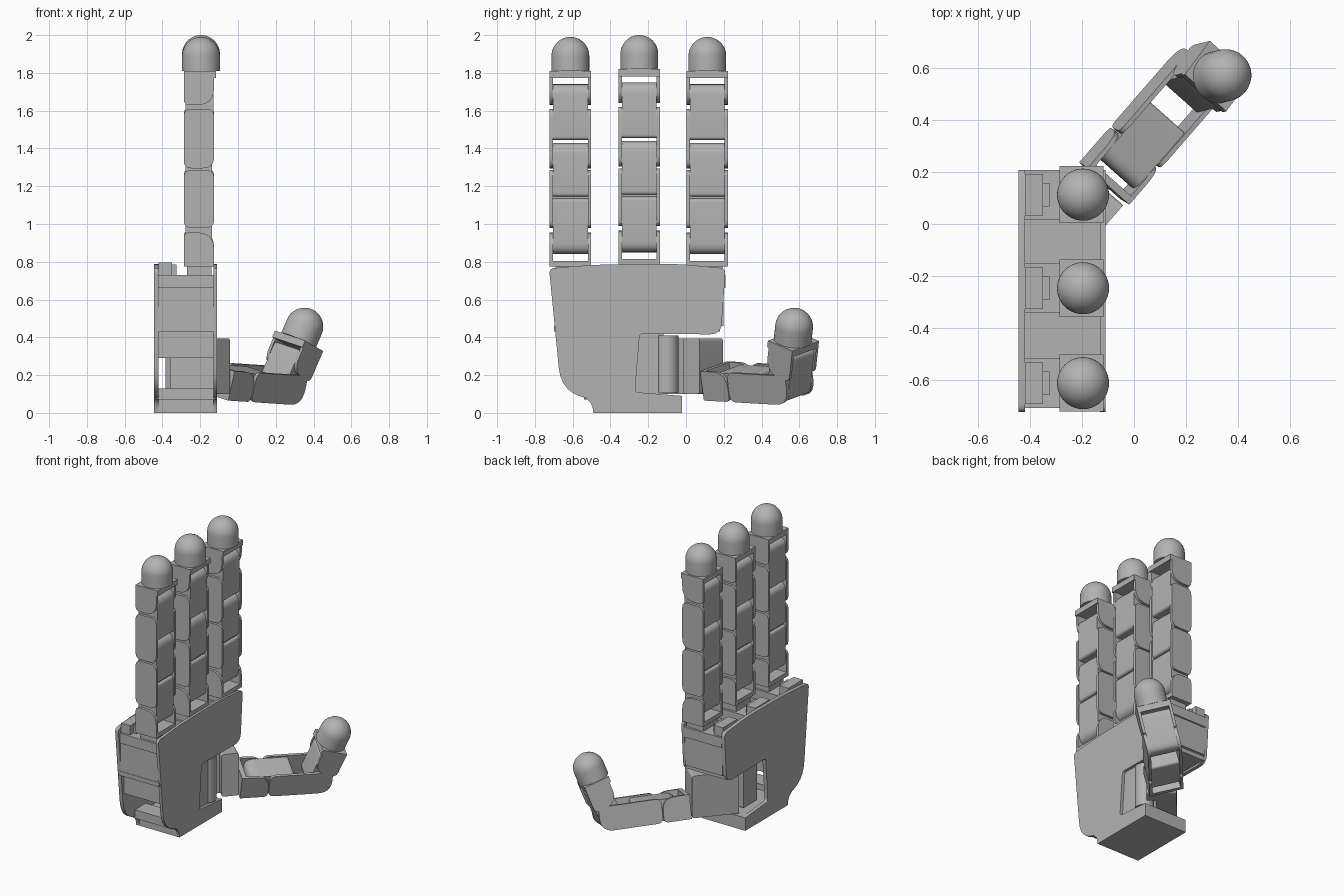
import bpy, bmesh, math
from mathutils import Matrix, Vector

if "Cube" in bpy.data.objects:
    bpy.data.objects.remove(bpy.data.objects["Cube"])

GREY = bpy.data.materials.new("plain_grey")
GREY.use_nodes = True
GREY.diffuse_color = (0.45, 0.45, 0.45, 1)
GREY.node_tree.nodes["Principled BSDF"].inputs["Base Color"].default_value = (0.45, 0.45, 0.45, 1)
ID = Matrix.Identity(4)


def finish(name, bm, mat):
    bmesh.ops.recalc_face_normals(bm, faces=bm.faces)
    me = bpy.data.meshes.new(name)
    bm.to_mesh(me)
    bm.free()
    me.materials.append(GREY)
    ob = bpy.data.objects.new(name, me)
    ob.matrix_world = mat
    bpy.context.collection.objects.link(ob)
    bpy.context.view_layer.objects.active = ob
    bpy.ops.object.select_all(action='DESELECT')
    ob.select_set(True)
    bpy.ops.object.shade_smooth_by_angle(angle=math.radians(35))


def rounded(corners, steps=6):
    """Outline through (u, v, radius) corners, each softened by a small curve."""
    out = []
    n = len(corners)
    for i, (u, v, r) in enumerate(corners):
        p = Vector((u, v))
        if r <= 0:
            out.append(p)
            continue
        a = (Vector(corners[i - 1][:2]) - p).normalized() * r + p
        b = (Vector(corners[(i + 1) % n][:2]) - p).normalized() * r + p
        for k in range(steps + 1):
            t = k / steps
            out.append(a * (1 - t) ** 2 + p * (2 * t * (1 - t)) + b * t ** 2)
    return out


def extrude(name, corners, axis, lo, hi, mat=ID):
    """Rounded outline extruded along x (outline y,z), y (x,z) or z (x,y)."""
    bm = bmesh.new()
    place = {'x': lambda u, v, w: (w, u, v),
             'y': lambda u, v, w: (u, w, v),
             'z': lambda u, v, w: (u, v, w)}[axis]
    face = bm.faces.new([bm.verts.new(place(p.x, p.y, lo)) for p in rounded(corners)])
    new = bmesh.ops.extrude_face_region(bm, geom=[face])["geom"]
    verts = [g for g in new if isinstance(g, bmesh.types.BMVert)]
    bmesh.ops.translate(bm, verts=verts, vec=place(0, 0, hi - lo))
    finish(name, bm, mat)


def slab(name, x0, x1, z0, z1, y0, y1, mat=ID, r=(0, 0, 0, 0)):
    """Block with corner radii: back-low, palm-low, palm-high, back-high."""
    pts = [(x0, z0, r[0]), (x1, z0, r[1]), (x1, z1, r[2]), (x0, z1, r[3])]
    extrude(name, pts, 'y', y0, y1, mat)


def dome(name, radius, straight, mat):
    bm = bmesh.new()
    pts = [(0, 0), (radius, 0)]
    pts += [(radius * math.cos(a), straight + radius * math.sin(a))
            for a in (math.pi / 2 * i / 12 for i in range(13))]
    verts = [bm.verts.new((u, 0, v)) for u, v in pts]
    edges = [bm.edges.new(e) for e in zip(verts, verts[1:])]
    bmesh.ops.spin(bm, geom=verts + edges, cent=(0, 0, 0), axis=(0, 0, 1),
                   angle=math.tau, steps=40)
    bmesh.ops.remove_doubles(bm, verts=bm.verts, dist=0.0005)
    finish(name, bm, mat)


def cheeks(name, z0, z1, r, mat, x0=-0.08, x1=0.08):
    for side, y in (("near", -0.11), ("far", 0.092)):
        slab(f"{name}_{side}", x0, x1, z0, z1, y, y + 0.018, mat, r)


def base_bracket(name, mat):
    slab(name + "_base", -0.08, 0.08, 0, 0.03, -0.11, 0.11, mat)
    cheeks(name + "_base_cheek", 0, 0.18, (0, 0, 0.09, 0.03), mat)


def tip(name, mat):
    """Fork and fingertip, measured from the bottom of the fork."""
    cheeks(name + "_tip_cheek", 0, 0.18, (0.03, 0.09, 0, 0), mat)
    slab(name + "_tip_plate", -0.08, 0.09, 0.142, 0.18, -0.11, 0.11, mat)
    dome(name + "_fingertip", 0.1, 0.08, mat @ Matrix.Translation((0.011, 0, 0.18)))


# Palm and back plates share one outline
outline = [(-0.725, 0.765, 0.03), (-0.48, 0.785, 0.1), (-0.05, 0.79, 0.1), (0.21, 0.765, 0.03),
           (0.185, 0.415, 0.06), (-0.245, 0.42, 0.02), (-0.27, 0.11, 0.02), (-0.02, 0.09, 0),
           (-0.02, 0, 0), (-0.49, 0, 0), (-0.5, 0.075, 0.06), (-0.66, 0.1, 0.14)]
extrude("palm_plate", outline, 'x', -0.13, -0.11)
extrude("back_plate", outline, 'x', -0.445, -0.42)

# Palm interior
slab("wrist_block", -0.44, -0.11, 0, 0.09, -0.49, -0.02)
slab("wrist_lip", -0.43, -0.12, 0.07, 0.13, -0.54, -0.42)
slab("palm_deck", -0.43, -0.12, 0.43, 0.46, -0.7, 0.18)
slab("palm_cross_wall", -0.43, -0.12, 0.29, 0.46, -0.66, -0.3)

# Three fingers, each with its motor in the palm
for name, y, lift in (("outer_finger", -0.612, 0), ("middle_finger", -0.247, 0.01), ("inner_finger", 0.113, 0)):
    slab(name + "_motor", -0.42, -0.13, 0.46, 0.7, y - 0.085, y + 0.085)
    slab(name + "_motor_flange", -0.42, -0.13, 0.66, 0.73, y - 0.095, y + 0.095)
    slab(name + "_connector_wide", -0.42, -0.35, 0.7, 0.795, y - 0.08, y + 0.08)
    slab(name + "_connector_narrow", -0.38, -0.325, 0.7, 0.785, y - 0.045, y + 0.045)
    slab(name + "_mount", -0.27, -0.14, 0.7, 0.785 + lift, y - 0.08, y + 0.08)
    m = Matrix.Translation((-0.207, y, 0.775 + lift))
    base_bracket(name, m)
    # Two links: a narrow hinge core between wide cheeks
    cheeks(name + "_lower_cheek", 0.205, 0.51, (0.04, 0.04, 0.04, 0.04), m)
    slab(name + "_lower_core", -0.07, 0.07, 0.065, 0.36, -0.092, 0.092, m, (0.05, 0.06, 0.02, 0.02))
    slab(name + "_middle_core", -0.07, 0.07, 0.37, 0.655, -0.092, 0.092, m, (0.02, 0.02, 0.06, 0.05))
    slab(name + "_core_joint", -0.05, 0.05, 0.34, 0.39, -0.09, 0.09, m)
    cheeks(name + "_upper_cheek", 0.52, 0.835, (0.04, 0.06, 0.04, 0.04), m)
    slab(name + "_upper_core", -0.072, 0.076, 0.67, 0.965, -0.092, 0.092, m, (0.02, 0.02, 0.06, 0.05))
    tip(name, m @ Matrix.Translation((0, 0, 0.855)))

# Thumb motor inside the palm opening
slab("thumb_motor", -0.36, -0.13, 0.1, 0.42, -0.27, -0.12)
ring = [(-0.17 + 0.06 * math.cos(a), -0.1 + 0.06 * math.sin(a), 0)
        for a in (math.tau * i / 32 for i in range(32))]
extrude("thumb_motor_barrel", ring, 'z', 0.105, 0.41)
turn = Matrix.Rotation(math.radians(49), 4, 'Z')
swivel = Matrix.Translation((-0.08, 0.165, 0)) @ turn
slab("thumb_swivel_block", -0.16, -0.045, 0.1, 0.395, -0.09, 0.1, swivel, (0.02, 0.02, 0.02, 0.02))
slab("thumb_swivel_arm", -0.35, -0.1, 0.1, 0.395, -0.03, 0.1, swivel)

# Thumb frame: local z runs outwards, local x points up
upright = Matrix(((0, 0, 1, 0), (0, -1, 0, 0), (1, 0, 0, 0), (0, 0, 0, 1)))
thumb = (Matrix.Translation((-0.095, 0.178, 0.168)) @ turn
         @ Matrix.Rotation(math.radians(2.5), 4, 'Y')
         @ Matrix.Rotation(math.radians(14), 4, 'X') @ upright)
base_bracket("thumb", thumb @ Matrix.Translation((0, 0, -0.03)))
cheeks("thumb_cheek", 0.155, 0.565, (0.04, 0.04, 0.03, 0.09), thumb)
slab("thumb_core", -0.07, 0.07, 0.03, 0.32, -0.092, 0.092, thumb, (0.05, 0.06, 0.02, 0.02))
bend = thumb @ Matrix.Translation((0, 0, 0.49)) @ Matrix.Rotation(math.radians(73), 4, 'Y')
slab("thumb_upper_core", -0.07, 0.075, -0.06, 0.205, -0.092, 0.092, bend, (0.05, 0.05, 0.03, 0.03))
tip("thumb", bend @ Matrix.Translation((0, 0, 0.075)))
